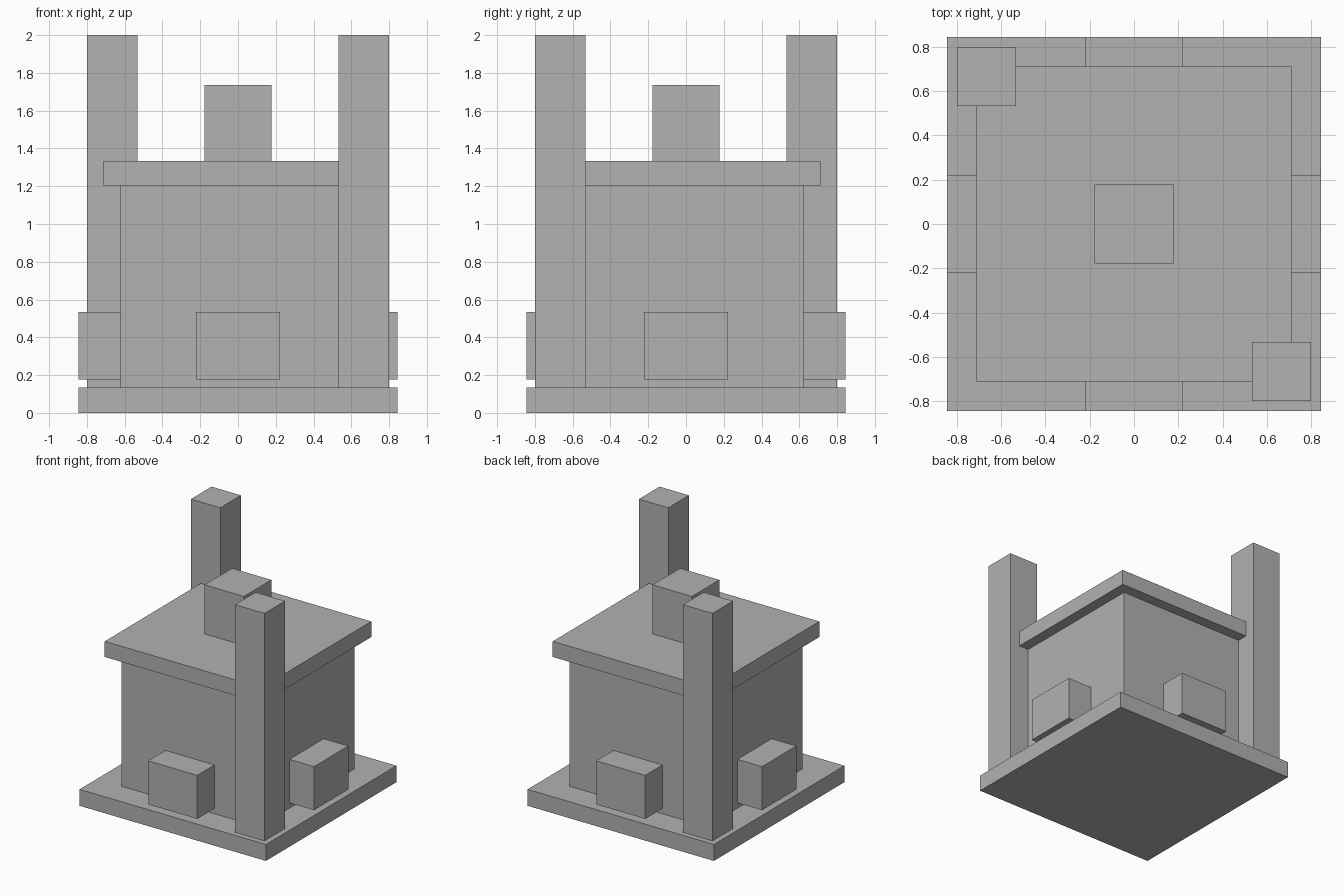
import bpy
import bmesh
from mathutils import Matrix, Vector

if "Cube" in bpy.data.objects:
    bpy.data.objects.remove(bpy.data.objects["Cube"], do_unlink=True)

# Single flat colour
grey = bpy.data.materials.new("plain_grey")
grey.use_nodes = True
colour = (0.445, 0.445, 0.445, 1)
grey.diffuse_color = colour
grey.node_tree.nodes["Principled BSDF"].inputs["Base Color"].default_value = colour


def box(name, low, high):
    """Axis-aligned box between two corners."""
    low, high = Vector(low), Vector(high)
    bm = bmesh.new()
    place = Matrix.Translation((low + high) / 2) @ Matrix.Diagonal((*(high - low), 1))
    bmesh.ops.create_cube(bm, size=1, matrix=place)
    mesh = bpy.data.meshes.new(name)
    bm.to_mesh(mesh)
    bm.free()
    mesh.materials.append(grey)
    obj = bpy.data.objects.new(name, mesh)
    bpy.context.collection.objects.link(obj)
    return obj


def block(name, half, bottom, top):
    """Square block centred on the vertical axis."""
    return box(name, (-half, -half, bottom), (half, half, top))


BASE, BODY, FLOOR, EAVES, ROOF_TOP = 0.845, 0.622, 0.135, 1.205, 1.333

# Central stack
block("base_slab", BASE, 0, FLOOR)
block("main_body", BODY, FLOOR, EAVES)
block("flat_roof", 0.711, EAVES, ROOF_TOP)
block("roof_block", 0.178, ROOF_TOP, 1.735)

# Tall pillars on two opposite corners
for name, s in (("front_left_pillar", 1), ("back_right_pillar", -1)):
    xs, ys = sorted((0.533 * s, 0.8 * s)), sorted((-0.533 * s, -0.8 * s))
    box(name, (xs[0], ys[0], FLOOR), (xs[1], ys[1], 2))

# Raised box on the middle of each wall
for turn, side in enumerate(("front", "left", "back", "right")):
    obj = box(side + "_wall_box", (-0.222, -BASE, 0.178), (0.222, -BODY, 0.535))
    obj.data.transform(Matrix.Rotation(turn * 1.5707963, 4, "Z"))
